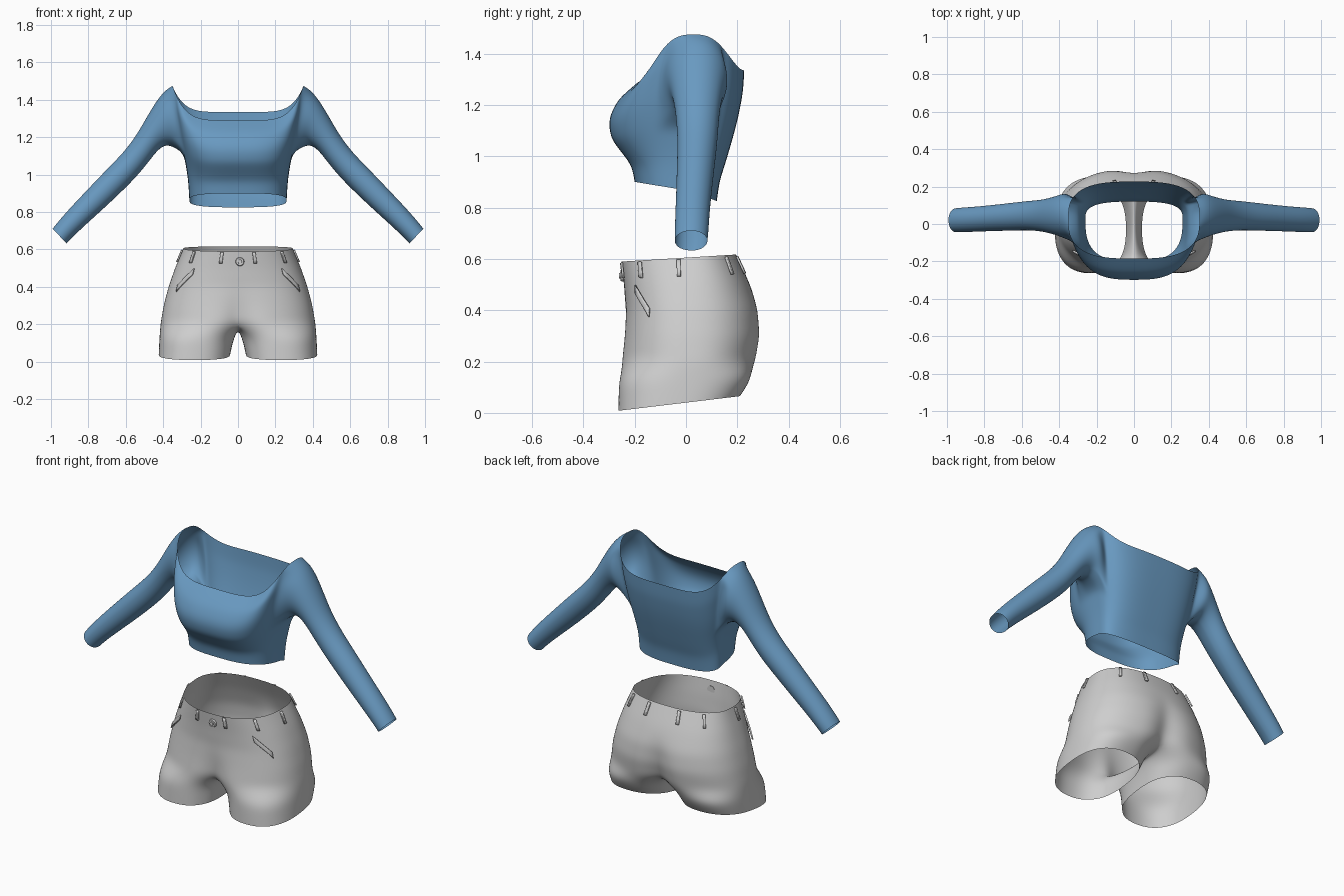
import bpy, bmesh, math
from mathutils import Vector

if "Cube" in bpy.data.objects:
    bpy.data.objects.remove(bpy.data.objects["Cube"])


def material(name, rgb):
    m = bpy.data.materials.new(name)
    m.diffuse_color = (*rgb, 1)
    m.use_nodes = True
    m.node_tree.nodes["Principled BSDF"].inputs["Base Color"].default_value = m.diffuse_color
    return m


BLUE = material("blue knit", (0.14, 0.32, 0.53))
GREY = material("pale grey denim", (0.62, 0.62, 0.62))


def keyed(table, t):
    """Linear lookup in rows of (key, values...)."""
    for p, q in zip(table, table[1:]):
        if t <= q[0]:
            break
    f = (t - p[0]) / (q[0] - p[0])
    return [a + (b - a) * f for a, b in zip(p[1:], q[1:])]


def unit(a, n):
    """Point on a unit superellipse in direction a."""
    c, s = math.cos(a), math.sin(a)
    r = (abs(c) ** n + abs(s) ** n) ** (-1 / n)
    return r * c, r * s


def finish(bm, name, mat, levels=2, mirror=True, thick=0):
    bmesh.ops.recalc_face_normals(bm, faces=bm.faces)
    me = bpy.data.meshes.new(name)
    bm.to_mesh(me)
    bm.free()
    me.materials.append(mat)
    for p in me.polygons:
        p.use_smooth = True
    ob = bpy.data.objects.new(name, me)
    bpy.context.collection.objects.link(ob)
    if mirror:
        ob.modifiers.new("mirror", "MIRROR").merge_threshold = 0.002
    if thick:
        ob.modifiers.new("thickness", "SOLIDIFY").thickness = thick
    if levels:
        sub = ob.modifiers.new("smooth", "SUBSURF")
        sub.levels = sub.render_levels = levels
    return ob


def grid(bm, fn, cols, rows, skip=lambda i, j: False):
    """Grid of verts fn(i, j) with quads, leaving out skipped cells."""
    v = [[bm.verts.new(fn(i, j)) for i in range(cols + 1)] for j in range(rows + 1)]
    for j in range(rows):
        for i in range(cols):
            if not skip(i, j):
                bm.faces.new((v[j][i], v[j][i + 1], v[j + 1][i + 1], v[j + 1][i]))
    return v


def tube(bm, loop, angles, rings):
    """Extend a loop of verts through rings given as functions of angle."""
    for ring in rings:
        new = [bm.verts.new(ring(a)) for a in angles]
        for k in range(len(loop)):
            m = (k + 1) % len(loop)
            bm.faces.new((loop[k], loop[m], new[m], new[k]))
        loop = new


def loop_angles(pts):
    """Angles of 2D points about the middle of their bounding box."""
    lo = [min(p[i] for p in pts) for i in (0, 1)]
    hi = [max(p[i] for p in pts) for i in (0, 1)]
    return [math.atan2(*[(2 * p[i] - lo[i] - hi[i]) / (hi[i] - lo[i]) for i in (1, 0)])
            for p in pts]


# ---- Crop top: half torso with an armhole, sleeve grown from the armhole
TORSO = [  # share of height, half width, front y, back y
    (0, .26, -.20, .12), (.15, .265, -.21, .13), (.28, .275, -.245, .152),
    (.4, .29, -.285, .17), (.55, .31, -.302, .192), (.7, .325, -.292, .21),
    (.85, .34, -.255, .223), (1, .35, -.185, .227)]
COLS, ROWS = 24, 12
A0, A1, R0 = 9, 16, 5      # armhole columns and lowest row


def torso(i, j):
    a, s = math.radians(-90 + 180 * i / COLS), j / ROWS
    w, yf, yb = keyed(TORSO, s)
    ux, uy = unit(a, 3)
    y = .03 + uy * ((yb - .03) if uy > 0 else (.03 - yf))
    back = (uy + 1) / 2
    hem = .90 - .075 * back
    neck = 1.29 + .045 * back
    neck += (1.475 - neck) * abs(ux) ** 6
    return ux * w, y, hem + (neck - hem) * s


bm = bmesh.new()
v = grid(bm, torso, COLS, ROWS, lambda i, j: A0 <= i < A1 and j >= R0)
loop = (v[R0][A0:A1] + [v[j][A1] for j in range(R0, ROWS)]
        + v[ROWS][A1:A0:-1] + [v[j][A0] for j in range(ROWS, R0, -1)])
SLEEVE = [  # upper x, z; lower x, z; middle y, half depth
    (.385, 1.455, .345, 1.145, .045, .125), (.43, 1.405, .385, 1.16, .045, .108),
    (.49, 1.305, .43, 1.13, .045, .092), (.54, 1.215, .475, 1.07, .045, .083),
    (.61, 1.12, .54, .99, .045, .078), (.71, 1.02, .62, .91, .038, .074),
    (.80, .925, .71, .825, .032, .07), (.90, .82, .81, .735, .025, .067),
    (.965, .745, .885, .665, .022, .066), (.992, .71, .915, .632, .02, .064)]


def sleeve_ring(ux, uz, lx, lz, yc, ry):
    up, low = Vector((ux, yc, uz)), Vector((lx, yc, lz))
    return lambda a: ((up + low) / 2 + (up - low) / 2 * math.sin(a)
                      + Vector((0, ry * math.cos(a), 0)))


tube(bm, loop, loop_angles([(p.co.y, p.co.z) for p in loop]),
     [sleeve_ring(*s) for s in SLEEVE])
finish(bm, "crop_top", BLUE)

# ---- Shorts: half hips, crotch seam, leg grown from the joined loop
HIPS = [  # z, half width, front y, back y
    (.2, .415, -.26, .28), (.3, .398, -.246, .297), (.4, .372, -.236, .287),
    (.5, .337, -.241, .247), (.605, .293, -.252, .195)]


def hips(a, z, out=0):
    w, yf, yb = keyed(HIPS, z)
    ux, uy = unit(a, 2.4)
    x = ux * (w + out)
    y = .02 + uy * ((yb - .02 + out) if uy > 0 else (.02 - yf + out))
    # cleft at the back and hollow at the front of the crotch
    pinch = math.exp(-(x / .06) ** 2)
    low = max(0, min(1, (.46 - z) / .26))
    y += pinch * low * (-.06 if uy > 0 else .05 * low)
    return x, y, z + .06 * y * max(0, (z - .4) / .2)


bm = bmesh.new()
v = grid(bm, lambda i, j: hips(math.radians(-90 + 9 * i), .2 + .405 * j / 8), 20, 8)
front, back = v[0][0].co, v[0][-1].co
seam = []
for k in range(1, 7):
    p = back.lerp(front, k / 7)
    seam.append(bm.verts.new((0, p.y, p.z - .035 * math.sin(math.pi * k / 7))))
loop = v[0] + seam
LEG = [  # z, inner x, outer x, front y, back y, hem tilt
    (.14, .016, .419, -.262, .258, .02), (.085, .032, .422, -.264, .235, .06),
    (.04, .042, .424, -.265, .212, .12)]


def leg_ring(z, x0, x1, yf, yb, tilt):
    def at(a):
        ux, uy = unit(a, 2.5)
        y = (yf + yb) / 2 + uy * (yb - yf) / 2
        return (x0 + x1) / 2 + ux * (x1 - x0) / 2, y, z + tilt * y
    return at


tube(bm, loop, loop_angles([(p.co.x, p.co.y) for p in loop]),
     [leg_ring(*s) for s in LEG])
finish(bm, "shorts", GREY)


# ---- Trim laid over the shorts
def strip(name, a0, a1, top0, top1, height, out):
    """Curved strip between two angles, top edge running top0 to top1."""
    bm = bmesh.new()
    grid(bm, lambda i, j: hips(math.radians(a0 + (a1 - a0) * i / 4),
                               top0 + (top1 - top0) * i / 4 - height * (1 - j / 3), out), 4, 3)
    finish(bm, name, GREY, levels=0, thick=.008)


for k, a in enumerate((-74, -43, -10, 45, 72)):
    strip(f"belt_loops_{k + 1}", a - 1.5, a + 1.5, .60, .60, .065, .010)
strip("pocket_flaps", -50, -36, .505, .41, .035, .012)

# Front button
bm = bmesh.new()
for r, d, y in ((.024, .012, -.250), (.012, .012, -.256)):
    geo = bmesh.ops.create_cone(bm, cap_ends=True, segments=20, radius1=r,
                                radius2=r * .85, depth=d)["verts"]
    for p in geo:
        p.co = Vector((p.co.x + .01, y - p.co.z, p.co.y + .535))
ob = finish(bm, "front_button", GREY, levels=0, mirror=False)
bpy.context.view_layer.objects.active = ob
ob.select_set(True)
bpy.ops.object.shade_smooth_by_angle(angle=math.radians(35))
